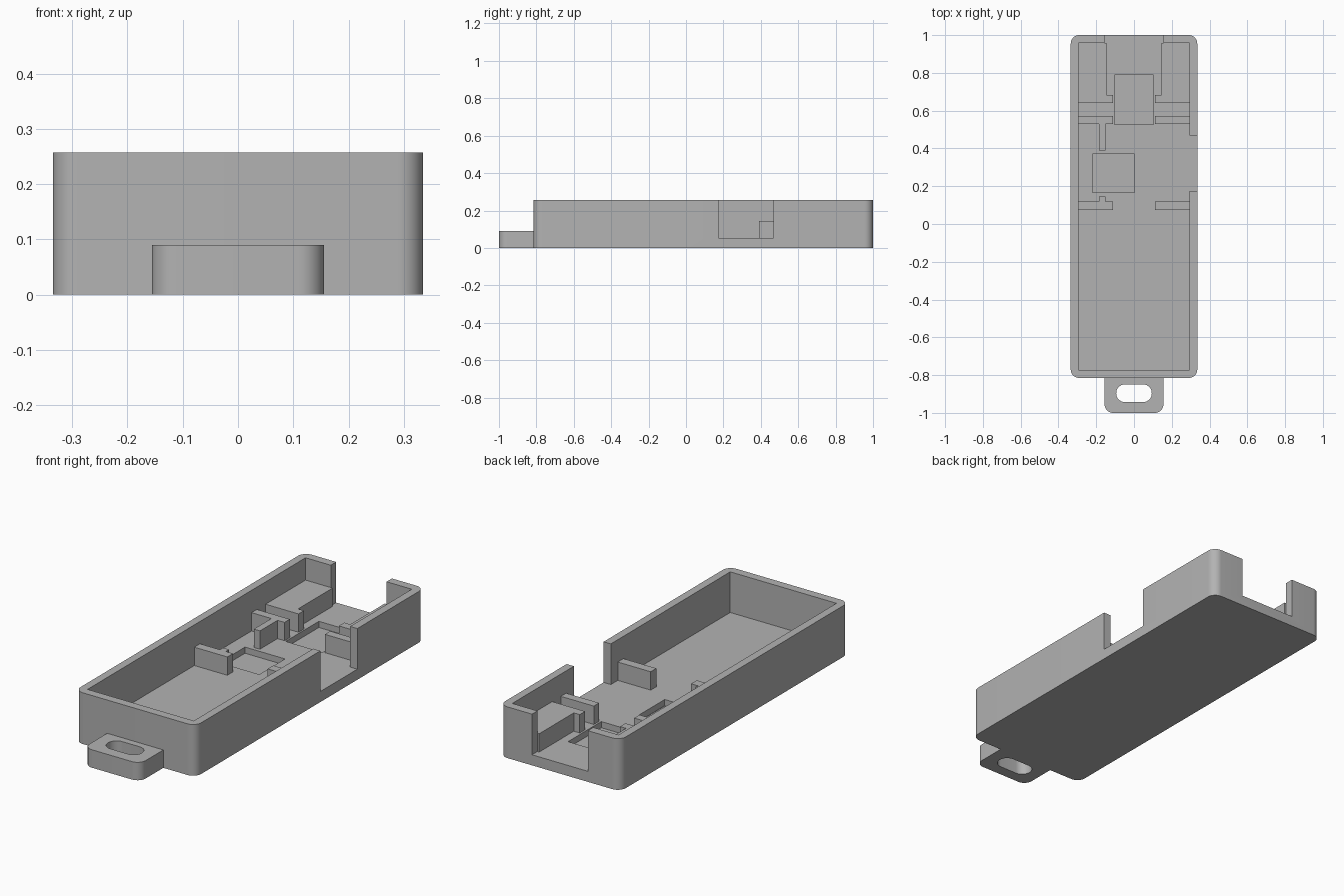
import bpy, bmesh, math

cube = bpy.data.objects.get("Cube")
if cube:
    bpy.data.objects.remove(cube, do_unlink=True)

grey = bpy.data.materials.new("plain grey")
grey.use_nodes = True
tone = (0.45, 0.45, 0.45, 1)
grey.diffuse_color = tone
grey.node_tree.nodes["Principled BSDF"].inputs["Base Color"].default_value = tone


def outline(x0, x1, y0, y1, front=0, back=0, steps=10):
    """Rectangle with separate corner radii at its front and back ends."""
    pts = []
    corners = [(x1, y1, -1, -1, back, 0), (x0, y1, 1, -1, back, 90),
               (x0, y0, 1, 1, front, 180), (x1, y0, -1, 1, front, 270)]
    for x, y, sx, sy, r, start in corners:
        if not r:
            pts.append((x, y))
            continue
        for i in range(steps + 1):
            a = math.radians(start + 90 * i / steps)
            pts.append((x + sx * r + r * math.cos(a), y + sy * r + r * math.sin(a)))
    return pts


def prism(name, pts, z0, z1):
    bm = bmesh.new()
    face = bm.faces.new([bm.verts.new((x, y, z0)) for x, y in pts])
    top = bmesh.ops.extrude_face_region(bm, geom=[face])
    verts = [v for v in top["geom"] if isinstance(v, bmesh.types.BMVert)]
    bmesh.ops.translate(bm, vec=(0, 0, z1 - z0), verts=verts)
    bmesh.ops.recalc_face_normals(bm, faces=bm.faces)
    mesh = bpy.data.meshes.new(name)
    bm.to_mesh(mesh)
    bm.free()
    mesh.materials.append(grey)
    obj = bpy.data.objects.new(name, mesh)
    bpy.context.collection.objects.link(obj)
    return obj


def box(name, x0, x1, y0, y1, z0, z1):
    return prism(name, outline(x0, x1, y0, y1), z0, z1)


def cut(obj, cutter):
    """Subtract the cutter, bake the result and discard the cutter."""
    mod = obj.modifiers.new("cut", "BOOLEAN")
    mod.operation, mod.solver, mod.object = "DIFFERENCE", "EXACT", cutter
    bpy.context.view_layer.update()
    graph = bpy.context.evaluated_depsgraph_get()
    mesh = bpy.data.meshes.new_from_object(obj.evaluated_get(graph))
    obj.modifiers.clear()
    obj.data = mesh
    bpy.data.objects.remove(cutter, do_unlink=True)


def smooth(obj):
    bpy.ops.object.select_all(action="DESELECT")
    obj.select_set(True)
    bpy.context.view_layer.objects.active = obj
    bpy.ops.object.shade_smooth_by_angle(angle=math.radians(30))


FLOOR, RIB, TOP, ABOVE = 0.053, 0.145, 0.257, 0.4
INNER = 0.295
SUNK = FLOOR - 0.01

# Open tray with hollow, side and back openings, and floor pockets
tray = prism("tray", outline(-0.335, 0.335, -0.815, 1, 0.045, 0.045), 0, TOP)
cut(tray, box("hollow_cutter", -INNER, INNER, -0.772, 0.957, FLOOR, ABOVE))
cut(tray, box("side_opening_cutter", 0.25, 0.4, 0.175, 0.468, FLOOR, ABOVE))
cut(tray, box("back_opening_cutter", -0.155, 0.155, 0.9, 1.1, FLOOR, ABOVE))
cut(tray, box("rear_pocket_cutter", -0.104, 0.102, 0.526, 0.79, 0.022, ABOVE))
cut(tray, box("middle_pocket_cutter", -0.22, 0.002, 0.166, 0.37, 0.022, ABOVE))
smooth(tray)

# Strap lug with a slot
lug = prism("strap_lug", outline(-0.156, 0.156, -1, -0.814, front=0.045), 0, 0.09)
cut(lug, prism("slot_cutter", outline(-0.094, 0.094, -0.943, -0.849, 0.046, 0.046), -0.1, 0.2))
smooth(lug)

# Mirrored supports inside the tray
for side, s in (("left", 1), ("right", -1)):
    def rib(name, xa, xb, y0, y1):
        lo, hi = sorted((s * xa, s * xb))
        box(f"{side}_{name}", lo, hi, y0, y1, SUNK, RIB)

    rib("front_rib", 0.112, INNER + 0.01, 0.075, 0.12)
    rib("middle_rib", 0.112, INNER + 0.01, 0.529, 0.571)
    block = [(0.112, 0.64), (INNER, 0.64), (INNER, 0.957), (0.145, 0.957),
             (0.145, 0.683), (0.112, 0.683)]
    prism(f"{side}_rear_block", [(s * x, y) for x, y in block], SUNK, RIB)

# Board guides on the right-hand ribs
box("guide_wall", -0.185, -0.151, 0.39, 0.535, SUNK, RIB)
box("guide_nub", -0.185, -0.151, 0.115, 0.145, SUNK, RIB)
